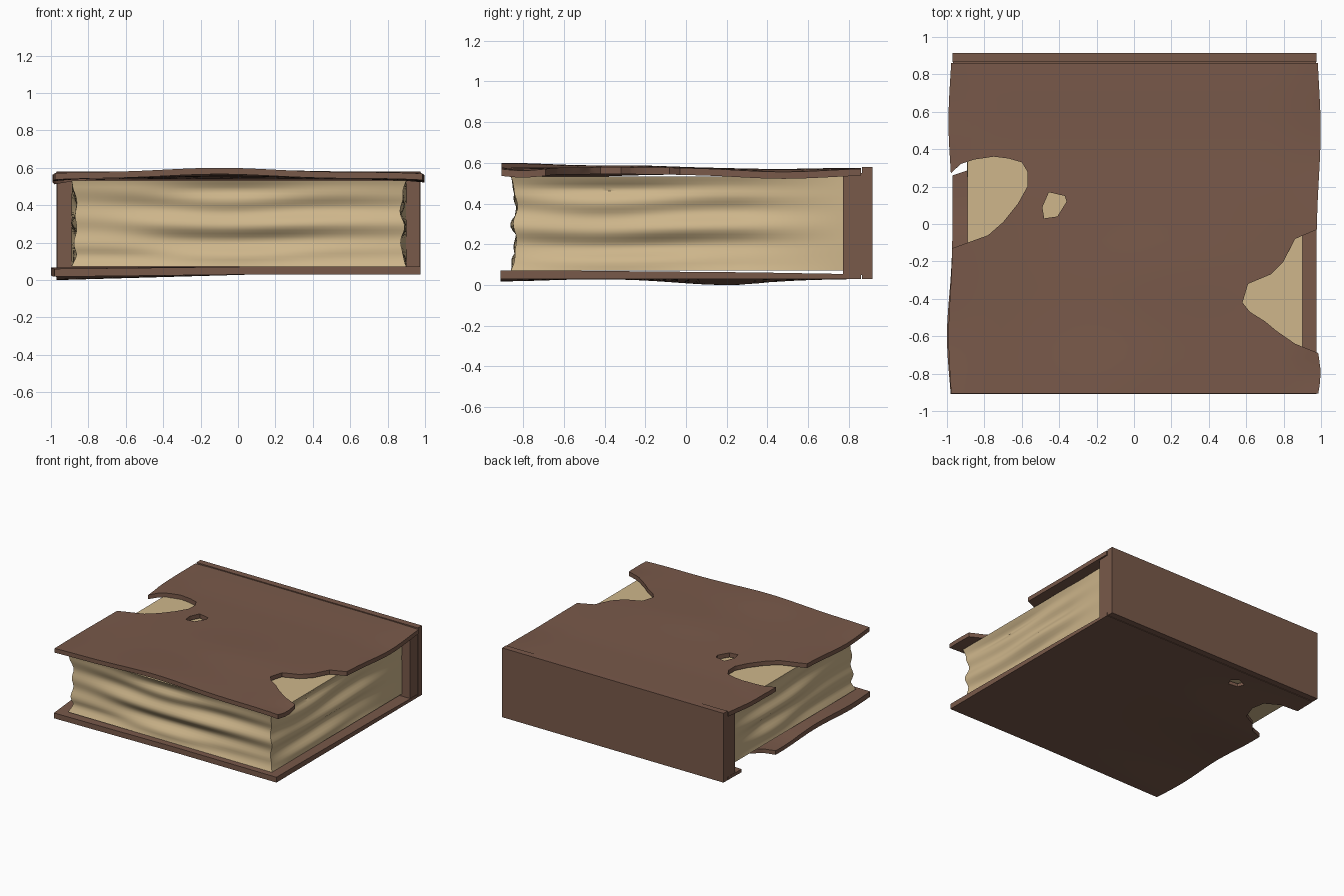
import bpy, bmesh, math
from mathutils import Vector

if "Cube" in bpy.data.objects:
    bpy.data.objects.remove(bpy.data.objects["Cube"])


def material(name, rgb):
    m = bpy.data.materials.new(name)
    m.diffuse_color = (*rgb, 1)
    m.use_nodes = True
    m.node_tree.nodes["Principled BSDF"].inputs["Base Color"].default_value = m.diffuse_color
    return m


LEATHER = material("leather", (0.19, 0.10, 0.068))
PAPER = material("paper", (0.62, 0.47, 0.26))


def bump(v, centre, width):
    return math.exp(-((v - centre) / width) ** 2)


def box(name, lo, hi, cuts, mat):
    """Box between two corners, sliced into cuts[i] segments along each axis."""
    bm = bmesh.new()
    bmesh.ops.create_cube(bm, size=1)
    for v in bm.verts:
        v.co = [lo[i] + (v.co[i] + 0.5) * (hi[i] - lo[i]) for i in range(3)]
    for i in range(3):
        normal = Vector((i == 0, i == 1, i == 2))
        for k in range(1, cuts[i]):
            p = normal * (lo[i] + (hi[i] - lo[i]) * k / cuts[i])
            bmesh.ops.bisect_plane(bm, geom=bm.verts[:] + bm.edges[:] + bm.faces[:],
                                   plane_co=p, plane_no=normal)
    return to_object(bm, name, mat)


def to_object(bm, name, mat=None):
    bmesh.ops.recalc_face_normals(bm, faces=bm.faces[:])
    me = bpy.data.meshes.new(name)
    bm.to_mesh(me)
    bm.free()
    ob = bpy.data.objects.new(name, me)
    bpy.context.collection.objects.link(ob)
    if mat:
        me.materials.append(mat)
    return ob


def activate(ob):
    bpy.ops.object.select_all(action='DESELECT')
    ob.select_set(True)
    bpy.context.view_layer.objects.active = ob


def tear(ob, outline):
    """Cut a vertical hole with the given outline through a cover."""
    bm = bmesh.new()
    face = bm.faces.new([bm.verts.new((x, y, -0.5)) for x, y in outline])
    ext = bmesh.ops.extrude_face_region(bm, geom=[face])
    for v in ext["geom"]:
        if isinstance(v, bmesh.types.BMVert):
            v.co.z = 1.5
    cutter = to_object(bm, "tear_cutter")
    cutter.hide_render = True
    mod = ob.modifiers.new("tear", 'BOOLEAN')
    mod.operation = 'DIFFERENCE'
    mod.solver = 'EXACT'
    mod.object = cutter
    activate(ob)
    bpy.ops.object.modifier_apply(modifier=mod.name)
    bpy.data.objects.remove(cutter)


def finish(ob, warp):
    for v in ob.data.vertices:
        v.co = warp(*v.co)
    activate(ob)
    bpy.ops.object.shade_smooth_by_angle(angle=math.radians(40))


# top cover: two torn edges and a small hole, then warped
top = box("top_cover", (-0.97, -0.905, 0.542), (0.975, 0.86, 0.576), (30, 28, 1), LEATHER)
tear(top, [(-1.1, -0.14), (-0.97, -0.13), (-0.89, -0.1), (-0.78, -0.06), (-0.7, 0.01),
           (-0.62, 0.11), (-0.57, 0.2), (-0.57, 0.28), (-0.6, 0.33), (-0.67, 0.35),
           (-0.75, 0.36), (-0.85, 0.345), (-0.92, 0.32), (-0.97, 0.27), (-1.1, 0.24)])
tear(top, [(-0.49, 0.09), (-0.455, 0.17), (-0.37, 0.15), (-0.36, 0.12), (-0.41, 0.04), (-0.48, 0.03)])
tear(top, [(1.1, 0.01), (0.975, -0.03), (0.86, -0.08), (0.8, -0.2), (0.73, -0.27), (0.61, -0.32),
           (0.58, -0.42), (0.62, -0.47), (0.7, -0.52), (0.76, -0.57), (0.86, -0.64),
           (0.975, -0.69), (1.1, -0.73)])


def warp_top(x, y, z):
    edge = max(0, (abs(x) - 0.72) / 0.25) ** 2
    out = bump(y, -0.6, 0.3) + bump(y, 0.55, 0.3) if x < 0 else bump(y, 0.5, 0.35) + bump(y, -0.8, 0.12)
    z += 0.024 * bump(x, -0.1, 0.4) * bump(y, -0.9, 0.4)
    z += 0.010 * bump(x, 0.1, 0.5) * bump(y, -0.25, 0.25)
    z -= 0.006 * bump(y, 0.45, 0.25)
    z -= 0.014 * edge * out + 0.02 * edge * bump(y, 0.28, 0.12) * (x < 0)
    return x + math.copysign(0.022 * edge * out, x), y, z


finish(top, warp_top)

# bottom cover: one torn edge and a small hole, sagging on the left
bottom = box("bottom_cover", (-0.97, -0.91, 0.03), (0.975, 0.86, 0.062), (30, 28, 1), LEATHER)
tear(bottom, [(-1.1, 0.72), (-0.97, 0.69), (-0.82, 0.68), (-0.71, 0.62), (-0.685, 0.52),
              (-0.72, 0.41), (-0.82, 0.36), (-0.88, 0.29), (-0.97, 0.26), (-1.1, 0.24)])
tear(bottom, [(-0.43, 0.73), (-0.36, 0.76), (-0.31, 0.72), (-0.33, 0.67), (-0.41, 0.68)])


def warp_bottom(x, y, z):
    sag = min(1, max(0, (0.1 - x) / 1.05))
    z -= 0.03 * sag * bump(y, 0.2, 0.35) + 0.012 * sag * bump(y, -0.9, 0.3)
    if z > 0.04:
        z += 0.010 * bump(y, -0.9, 0.8) - 0.008 * bump(y, 0.86, 0.4)
    edge = max(0, (-x - 0.75) / 0.22) ** 2
    return x - 0.03 * edge * bump(y, -0.6, 0.3), y, z


finish(bottom, warp_bottom)

# spine: outer back board and the inner hinge block
box("spine_board", (-0.97, 0.865, 0.03), (0.975, 0.915, 0.58), (1, 1, 1), LEATHER)
box("spine_hinge", (-0.968, 0.77, 0.05), (0.972, 0.868, 0.55), (1, 1, 1), LEATHER)

# page block: rippled fore edges
X0, X1, Y0, Z0, Z1 = -0.89, 0.90, -0.86, 0.072, 0.532
pages = box("pages", (X0, Y0, Z0), (X1, 0.78, Z1), (48, 44, 26), PAPER)


def ripple(s, z, phase):
    t = (z - Z0) / (Z1 - Z0)
    env = min(1, 7 * t, 7 * (1 - t))
    drift = 0.9 * math.sin(2.3 * s + phase) + 0.4 * math.sin(5.1 * s + 2 * phase)
    wave = math.sin(19 * t + drift + phase) + 0.6 * math.sin(11 * t - 1.4 * drift)
    return env * (0.022 + 0.015 * wave * (0.75 + 0.35 * math.sin(3.1 * s + phase)))


def warp_pages(x, y, z):
    nx, ny = x, y
    fade = min(1, (0.78 - y) / 0.5)
    if x < X0 + 1e-4:
        nx = x + fade * ripple(y, z, 0.6)
    elif x > X1 - 1e-4:
        nx = x - fade * ripple(y, z, 2.1)
    if y < Y0 + 1e-4:
        ny = y + ripple(x, z, 1.2)
    return nx, ny, z


finish(pages, warp_pages)
